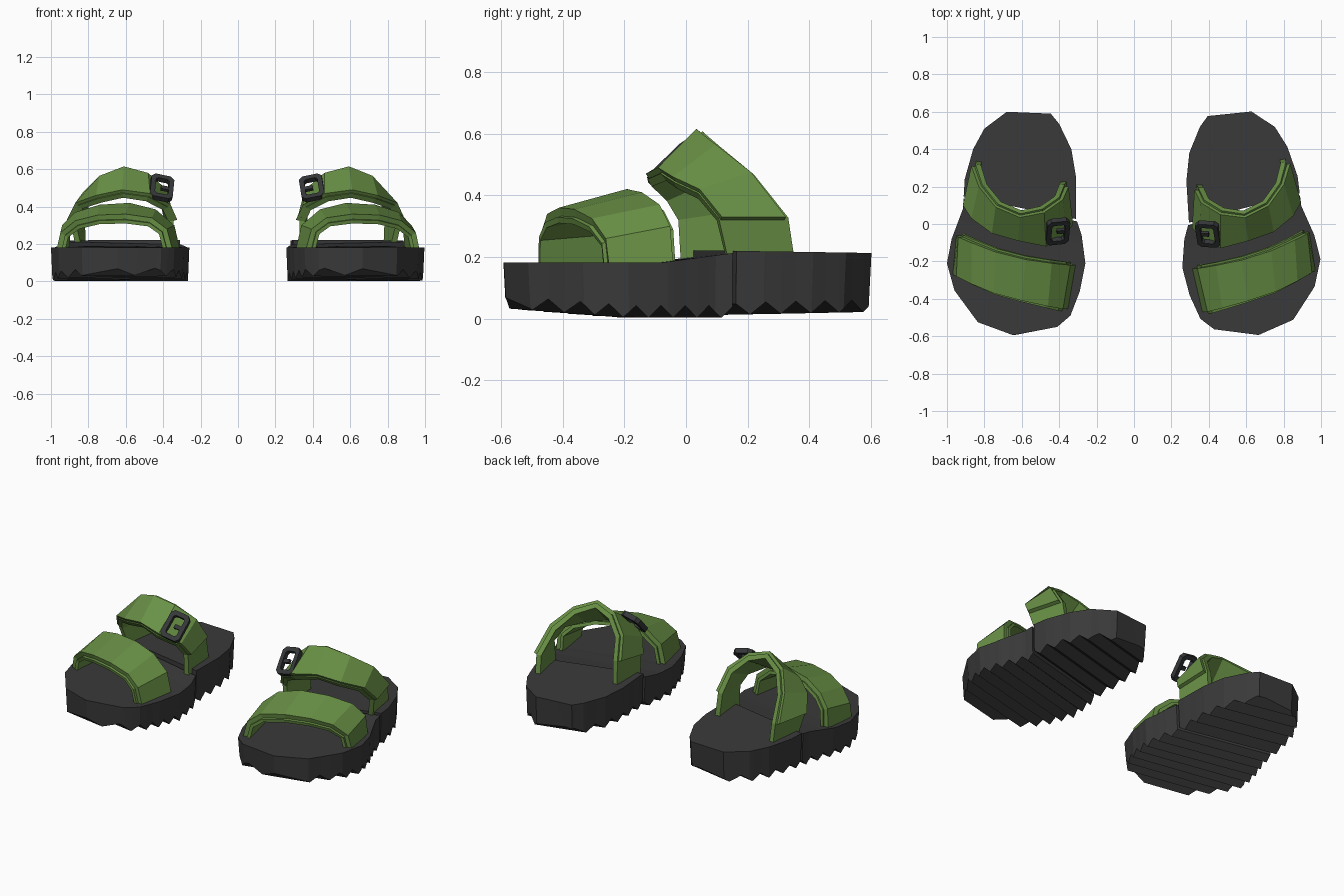
import bpy, bmesh, math
from mathutils import Vector, Matrix

old = bpy.data.objects.get("Cube")
if old:
    bpy.data.objects.remove(old, do_unlink=True)


def material(name, rgb):
    m = bpy.data.materials.new(name)
    m.use_nodes = True
    m.diffuse_color = (*rgb, 1)
    bsdf = m.node_tree.nodes["Principled BSDF"]
    bsdf.inputs["Base Color"].default_value = (*rgb, 1)
    bsdf.inputs["Roughness"].default_value = 0.8
    return m


GREEN = material("olive green webbing", (0.14, 0.28, 0.06))
RUBBER = material("dark grey rubber", (0.042, 0.042, 0.043))
PLASTIC = material("charcoal plastic", (0.036, 0.038, 0.04))

# The left sandal is toed in a little; the right one is mirrored and straight
PIVOT = Matrix.Translation((0.63, -0.25, 0))
SIDES = {
    "left": PIVOT @ Matrix.Rotation(math.radians(3.5), 4, "Z") @ PIVOT.inverted(),
    "right": Matrix.Scale(-1, 4, (1, 0, 0)),
}


def emit(name, bm, mat, thickness=0):
    """Make the left and right copies of a part."""
    for side, matrix in SIDES.items():
        mesh = bpy.data.meshes.new(f"{side}_{name}")
        copy = bm.copy()
        copy.transform(matrix)
        if side == "right":
            bmesh.ops.reverse_faces(copy, faces=copy.faces[:])
        copy.to_mesh(mesh)
        copy.free()
        mesh.materials.append(mat)
        ob = bpy.data.objects.new(mesh.name, mesh)
        bpy.context.collection.objects.link(ob)
        if thickness:
            mod = ob.modifiers.new("thickness", "SOLIDIFY")
            mod.thickness = thickness
            mod.offset = -1
    bm.free()


# Soles: one outline split into forefoot and heel along a slanted line
OUTLINE = [(0.68, 0.6), (0.445, 0.59), (0.4, 0.535), (0.335, 0.4), (0.31, 0.25),
           (0.31, 0.03), (0.28, -0.06), (0.26, -0.21), (0.29, -0.36), (0.34, -0.49),
           (0.41, -0.55), (0.645, -0.595), (0.835, -0.525), (0.96, -0.355), (1.0, -0.21),
           (0.975, -0.08), (0.915, 0.08), (0.905, 0.24), (0.86, 0.4), (0.8, 0.51)]
SLANT = 0.2
BREAK = 0.085


def across(x, y):
    """Distance along the foot, measured square to the slanted treads."""
    return y - SLANT * (x - 0.63)


def slice_at(bm, d, **kw):
    geom = bm.verts[:] + bm.edges[:] + bm.faces[:]
    bmesh.ops.bisect_plane(bm, geom=geom, plane_co=(0.63, d, 0),
                           plane_no=(-SLANT, 1, 0), **kw)


def sole(name, is_heel, pitch, top, bottom):
    bm = bmesh.new()
    low = [bm.verts.new((0.63 + (x - 0.63) * 0.98, y * 0.985, 0)) for x, y in OUTLINE]
    high = [bm.verts.new((x, y, 1)) for x, y in OUTLINE]
    n = len(OUTLINE)
    bm.faces.new(low)
    bm.faces.new(high[::-1])
    for i in range(n):
        j = (i + 1) % n
        bm.faces.new((low[i], high[i], high[j], low[j]))
    slice_at(bm, BREAK + (0.006 if is_heel else -0.006),
             clear_inner=is_heel, clear_outer=not is_heel)
    bmesh.ops.holes_fill(bm, edges=[e for e in bm.edges if e.is_boundary])
    # Zigzag treads
    for k in range(-40, 40):
        d = BREAK + k * pitch / 2
        if -0.68 < d < 0.68 and abs(d - BREAK) > 0.01:
            slice_at(bm, d)
    for v in bm.verts:
        x, y, z = v.co
        if z > 0.5:
            v.co.z = top(y)
        else:
            wave = abs(((across(x, y) - BREAK) / pitch) % 1 - 0.5) * 2
            v.co.z = bottom(y) + 0.04 * wave
    bmesh.ops.recalc_face_normals(bm, faces=bm.faces[:])
    emit(name, bm, RUBBER)


sole("forefoot_sole", False, 0.085,
     lambda y: 0.182 + 0.13 * max(0, y + 0.1),
     lambda y: 0.003 + 0.08 * max(0, -0.2 - y))
sole("heel_sole", True, 0.105,
     lambda y: 0.222 - 0.015 * y,
     lambda y: 0.01 + 0.02 * y)


# Straps: each station is a pair of points, front edge and back edge
def band(name, stations, start, end, inset, thickness):
    bm = bmesh.new()
    rows = []
    for front, back in stations:
        f, b = Vector(front), Vector(back)
        rows.append([bm.verts.new(f.lerp(b, t)) for t in (start, end)])
    for (f0, b0), (f1, b1) in zip(rows, rows[1:]):
        bm.faces.new((f0, b0, b1, f1))
    bm.normal_update()
    moves = [(v, v.normal.copy()) for v in bm.verts]
    for v, normal in moves:
        v.co -= normal * inset
    emit(name, bm, GREEN, thickness)


TOE = [((0.97, -0.27, 0.17), (0.95, -0.06, 0.17)),
       ((0.95, -0.28, 0.26), (0.94, -0.07, 0.3)),
       ((0.87, -0.32, 0.325), (0.87, -0.1, 0.37)),
       ((0.75, -0.37, 0.355), (0.74, -0.15, 0.41)),
       ((0.6, -0.41, 0.36), (0.58, -0.19, 0.42)),
       ((0.46, -0.44, 0.34), (0.44, -0.21, 0.385)),
       ((0.38, -0.455, 0.28), (0.34, -0.22, 0.3)),
       ((0.35, -0.455, 0.17), (0.31, -0.22, 0.17))]
band("toe_strap", TOE, 0, 1, 0, 0.03)
band("toe_strap_lining", TOE, -0.06, 1.05, 0.028, 0.02)

ANKLE = [((0.89, 0.13, 0.2), (0.865, 0.33, 0.2)),
         ((0.915, 0.1, 0.33), (0.87, 0.31, 0.33)),
         ((0.87, 0.03, 0.42), (0.83, 0.2, 0.475)),
         ((0.76, -0.05, 0.46), (0.74, 0.09, 0.565)),
         ((0.62, -0.09, 0.49), (0.61, 0.035, 0.615)),
         ((0.47, -0.12, 0.47), (0.48, 0.06, 0.58)),
         ((0.36, -0.05, 0.41), (0.38, 0.13, 0.49)),
         ((0.325, 0, 0.33), (0.35, 0.2, 0.36)),
         ((0.325, 0.01, 0.19), (0.34, 0.22, 0.19))]
band("ankle_strap_overlap", ANKLE[1:8], 0, 1, 0, 0.022)
band("ankle_strap", ANKLE, -0.03, 1.06, 0.02, 0.03)

# Buckle: chamfered frame with a tongue, standing off the ankle strap
U = Vector((0.97, -0.1, 0.2)).normalized()
N = U.cross(Vector((-0.1, 0.72, 0.69))).normalized()
V = N.cross(U)
CENTRE = Vector((0.405, -0.05, 0.51))


def point(u, v):
    return CENTRE + U * u + V * v


def ring(bm, w, h, c):
    corners = [(w, c - h), (w, h - c), (w - c, h), (c - w, h),
               (-w, h - c), (-w, c - h), (c - w, -h), (w - c, -h)]
    return [bm.verts.new(point(u, v)) for u, v in corners]


bm = bmesh.new()
outer, inner = ring(bm, 0.062, 0.085, 0.02), ring(bm, 0.036, 0.058, 0.01)
for i in range(8):
    j = (i + 1) % 8
    bm.faces.new((outer[i], outer[j], inner[j], inner[i]))
emit("buckle_frame", bm, PLASTIC, 0.03)

bm = bmesh.new()
bm.faces.new([bm.verts.new(point(u, v) - N * 0.006)
              for u, v in ((-0.045, -0.012), (0.005, -0.012), (0.005, 0.012), (-0.045, 0.012))])
emit("buckle_tongue", bm, PLASTIC, 0.018)
